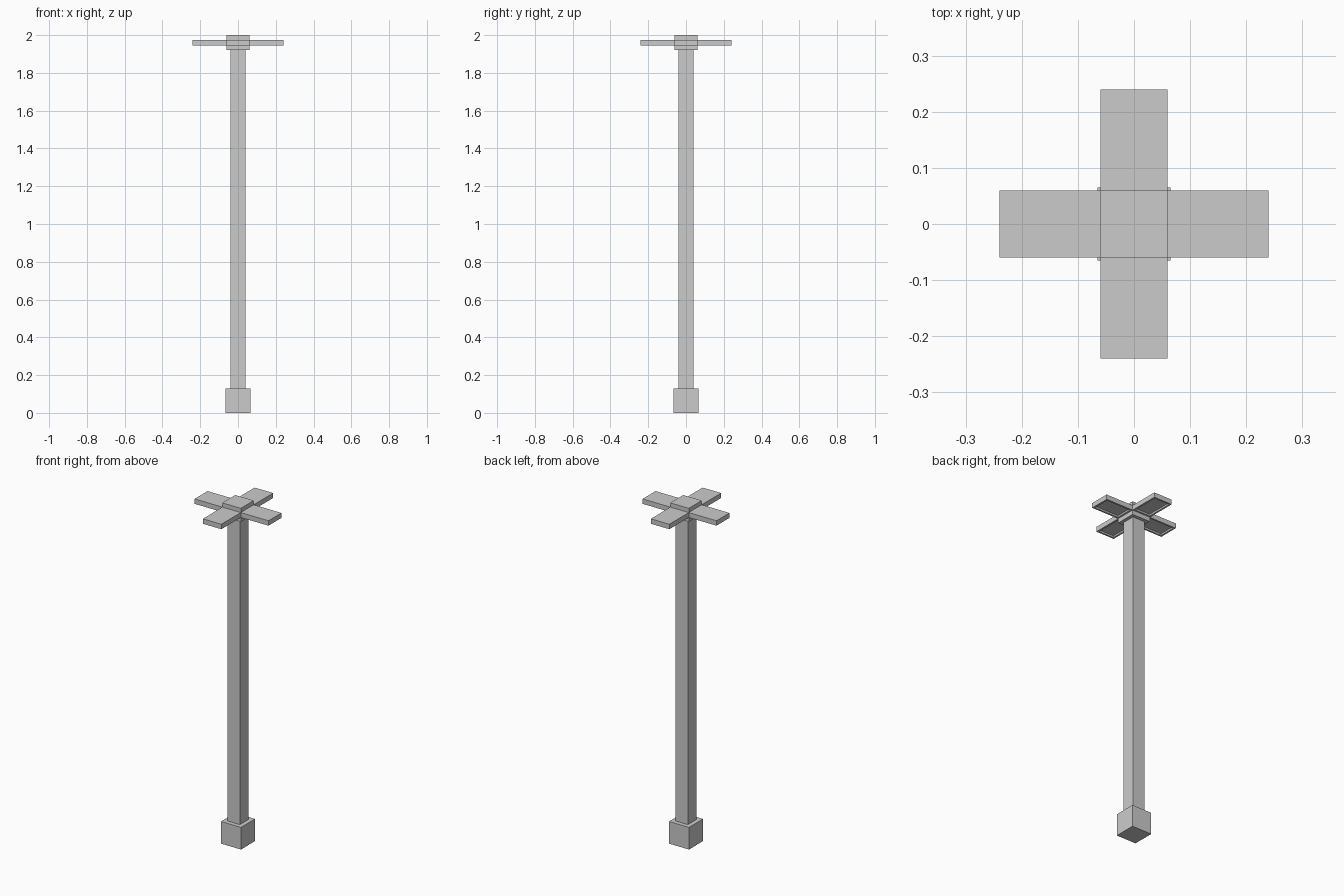
import bpy, bmesh
from math import pi
from mathutils import Matrix

if "Cube" in bpy.data.objects:
    bpy.data.objects.remove(bpy.data.objects["Cube"])


def box(name, x, y, z, recess=None, turn=0.0):
    """Box from (min, max) ranges; recess = (margin, depth) sinks a panel into the underside."""
    bm = bmesh.new()
    bmesh.ops.create_cube(bm, size=1)
    for v in bm.verts:
        v.co = [r[0] if c < 0 else r[1] for c, r in zip(v.co, (x, y, z))]
    bm.normal_update()
    if recess:
        under = min(bm.faces, key=lambda f: f.calc_center_median().z)
        bmesh.ops.inset_region(bm, faces=[under], thickness=recess[0])
        top = bmesh.ops.extrude_face_region(bm, geom=[under])["geom"]
        verts = [g for g in top if isinstance(g, bmesh.types.BMVert)]
        bmesh.ops.translate(bm, verts=verts, vec=(0, 0, recess[1]))
        if under.is_valid:
            bmesh.ops.delete(bm, geom=[under], context='FACES_ONLY')
    bm.transform(Matrix.Rotation(turn, 4, 'Z'))
    bmesh.ops.recalc_face_normals(bm, faces=bm.faces)
    mesh = bpy.data.meshes.new(name)
    bm.to_mesh(mesh)
    bm.free()
    obj = bpy.data.objects.new(name, mesh)
    bpy.context.collection.objects.link(obj)
    return obj


def column(name, half, z):
    return box(name, (-half, half), (-half, half), z)


# Upright: foot block, pole, head block
column("base", 0.065, (0, 0.13))
column("pole", 0.04, (0.13, 1.92))
column("head", 0.06, (1.92, 2.0))

# Four lamp arms with a sunken panel underneath
for i in range(4):
    box(f"lamp_arm_{i + 1}", (0.06, 0.24), (-0.06, 0.06), (1.946, 1.975),
        recess=(0.015, 0.01), turn=i * pi / 2)
